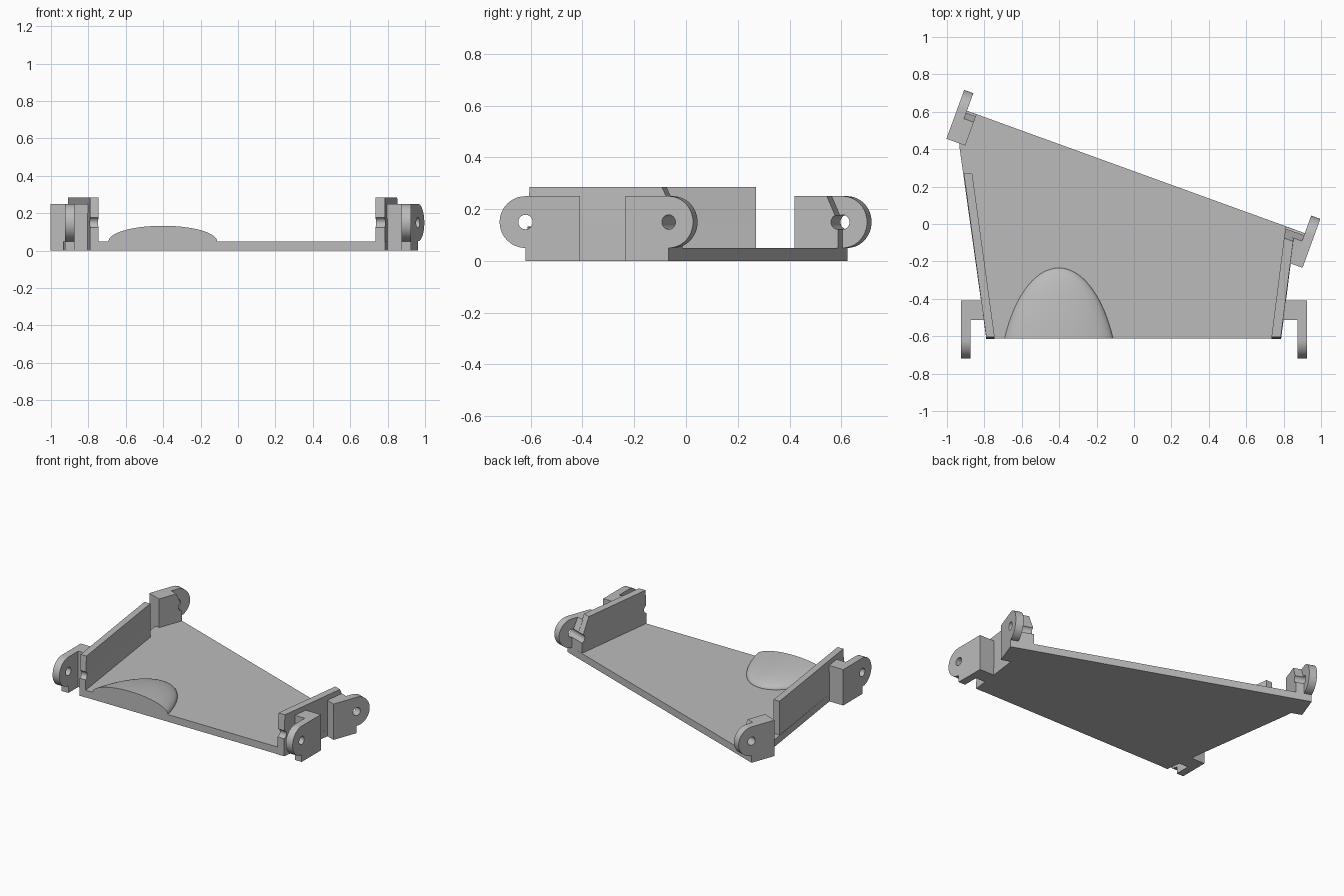
import bpy, bmesh, math
from mathutils import Matrix, Vector

cube = bpy.data.objects.get("Cube")
if cube:
    bpy.data.objects.remove(cube, do_unlink=True)

grey = bpy.data.materials.new("plain_grey")
grey.use_nodes = True
GREY = (0.5, 0.5, 0.5, 1)
grey.diffuse_color = GREY
grey.node_tree.nodes["Principled BSDF"].inputs["Base Color"].default_value = GREY

PIN_Z, PIN_R, TAB_R, TAB_T, TAB_TOP = 0.15, 0.028, 0.1, 0.052, 0.25


def finish(name, bm, smooth=False):
    bmesh.ops.recalc_face_normals(bm, faces=bm.faces)
    mesh = bpy.data.meshes.new(name)
    bm.to_mesh(mesh)
    bm.free()
    mesh.materials.append(grey)
    obj = bpy.data.objects.new(name, mesh)
    bpy.context.collection.objects.link(obj)
    if smooth:
        activate(obj)
        bpy.ops.object.shade_smooth_by_angle(angle=math.radians(35))
    return obj


def activate(obj):
    bpy.ops.object.select_all(action='DESELECT')
    obj.select_set(True)
    bpy.context.view_layer.objects.active = obj


def loft(name, rings, smooth=False):
    """Solid through matching rings of 3D points, capped at both ends."""
    bm = bmesh.new()
    loops = [[bm.verts.new(p) for p in ring] for ring in rings]
    n = len(loops[0])
    for a, b in zip(loops, loops[1:]):
        for i in range(n):
            j = (i + 1) % n
            bm.faces.new((a[i], a[j], b[j], b[i]))
    bm.faces.new(loops[0])
    bm.faces.new(loops[-1])
    return finish(name, bm, smooth)


def frame(origin, inward, along):
    """Local axes: inward across the hinge, along the tab, then up."""
    m = Matrix((inward, along, (0, 0, 1))).transposed().to_4x4()
    m.translation = origin
    return m


def extrude(name, m, profile, w0, w1, smooth=False):
    return loft(name, [[m @ Vector((w, v, z)) for v, z in profile]
                       for w in (w0, w1)], smooth)


def circle(radius, start, end, steps):
    return [(radius * math.cos(a), PIN_Z + radius * math.sin(a))
            for a in (start + (end - start) * i / steps for i in range(steps + 1))]


def drill(m, targets):
    """Bore the pin hole through every target along the hinge axis."""
    cutter = extrude("pin_cutter", m, circle(PIN_R, 0, math.tau, 32)[:-1], -0.1, 0.24)
    cutter.hide_render = True
    for obj in targets:
        activate(obj)
        mod = obj.modifiers.new("pin_hole", 'BOOLEAN')
        mod.object, mod.operation, mod.solver = cutter, 'DIFFERENCE', 'EXACT'
        bpy.ops.object.modifier_apply(modifier=mod.name)
    bpy.data.objects.remove(cutter, do_unlink=True)


# Hinge frames: square at the front, following the slanted edge at the back
c, s = math.cos(math.radians(20)), math.sin(math.radians(20))
frames = {
    "front_left": frame((0.925, -0.62, 0), (-1, 0, 0), (0, -1, 0)),
    "front_right": frame((-0.925, -0.62, 0), (1, 0, 0), (0, -1, 0)),
    "rear_left": frame((0.962, -0.067, 0), (-c, s, 0), (s, c, 0)),
    "rear_right": frame((-0.942, 0.623, 0), (c, -s, 0), (s, c, 0)),
}

# Base plate
outline = [(-0.79, -0.612), (0.787, -0.612), (0.861, -0.03), (-0.933, 0.62), (-0.933, 0.41)]
loft("base_plate", [[(x, y, z) for x, y in outline] for z in (0, 0.05)])


# Side walls, leaning back at their ends above the pin height
def wall(name, front, back, lean):
    rings = []
    for z, k in ((0, 0), (PIN_Z, 0), (0.285, 1)):
        ring = [(x, -0.614 + 0.01 * k, z) for x in front]
        ring += [(x - lean[0] * k, y - lean[1] * k, z) for x, y in back]
        rings.append(ring)
    return loft(name, rings)


left_wall = wall("left_wall", (0.735, 0.785), ((0.861, -0.031), (0.812, -0.013)), (0.01, 0.062))
right_wall = wall("right_wall", (-0.79, -0.745), ((-0.865, 0.27), (-0.91, 0.27)), (0, 0))

# Hinge tabs with the blocks that carry them
for place, m in frames.items():
    rear = place.startswith("rear")
    depth = 0.178 if rear else 0.21
    tab_profile = circle(TAB_R, -math.pi / 2, math.pi / 2, 24)
    tab_profile += [(-depth, TAB_TOP), (-depth, 0), (0, 0)]
    tab = extrude(place + "_hinge_tab", m, tab_profile, 0, TAB_T, True)
    if rear:
        block_profile = [(-depth, 0), (0, 0), (0, PIN_Z), (-0.045, TAB_TOP), (-depth, TAB_TOP)]
    else:
        block_profile = [(-depth, 0), (-0.108, 0), (-0.108, TAB_TOP), (-depth, TAB_TOP)]
    block = extrude(place + "_hinge_block", m, block_profile, TAB_T, 0.107 if rear else 0.14)
    targets = [tab, block] if rear else [tab]
    if place != "rear_right":
        targets.append(left_wall if place.endswith("left") else right_wall)
    drill(m, targets)

# Low dome cut flat at the front edge
bm = bmesh.new()
bmesh.ops.create_uvsphere(bm, u_segments=96, v_segments=48, radius=1)
bmesh.ops.transform(bm, verts=bm.verts, matrix=Matrix.LocRotScale(
    (-0.402, -0.9, 0.05), None, (0.322, 0.665, 0.092)))
for point, normal in (((0, -0.612, 0), (0, -1, 0)), ((0, 0, 0.045), (0, 0, -1))):
    cut = bmesh.ops.bisect_plane(bm, geom=bm.verts[:] + bm.edges[:] + bm.faces[:],
                                 plane_co=point, plane_no=normal, clear_outer=True)
    edges = [e for e in cut["geom_cut"] if isinstance(e, bmesh.types.BMEdge)]
    bmesh.ops.holes_fill(bm, edges=edges, sides=0)
finish("dome", bm, True)
